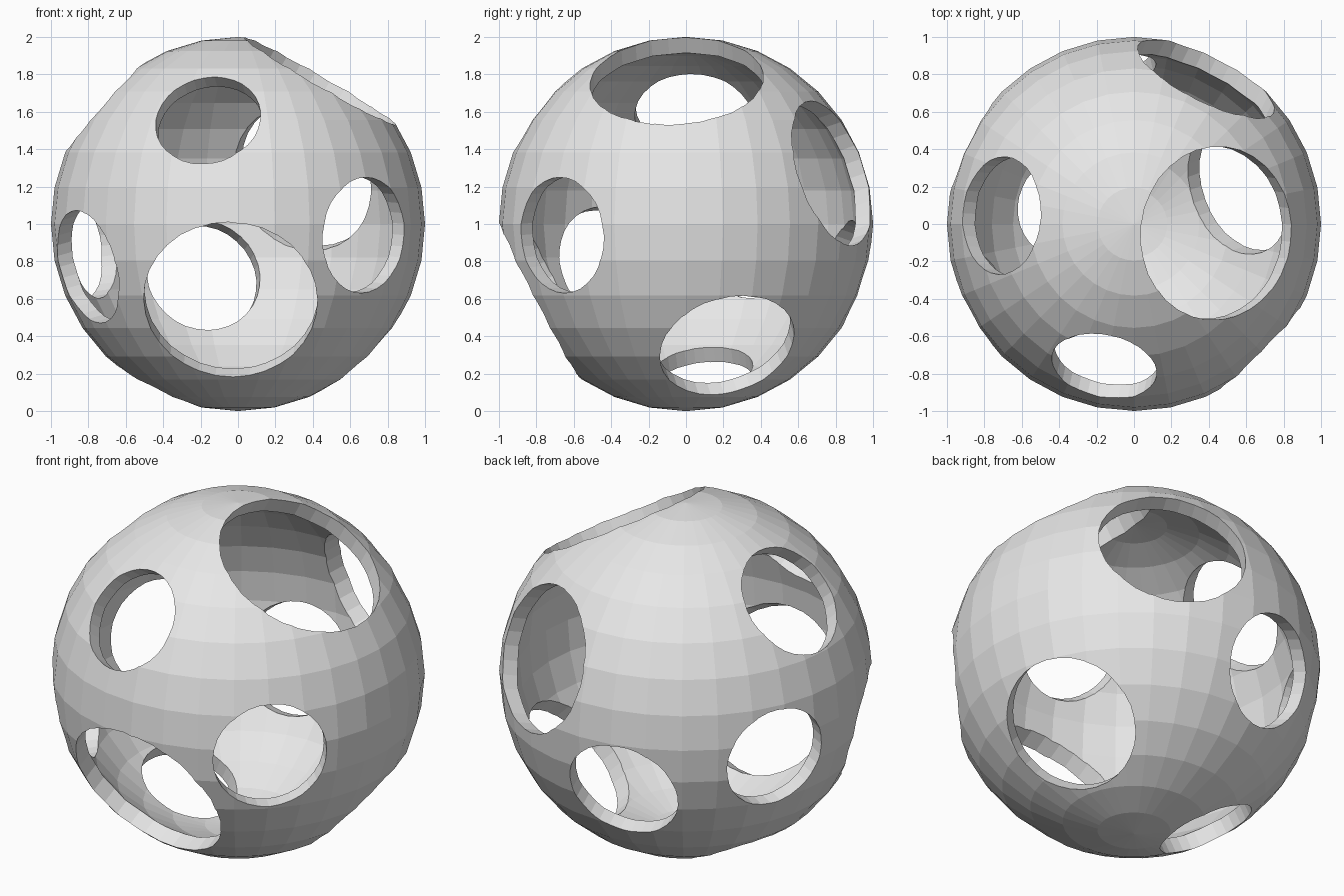
import bpy
from mathutils import Vector

default = bpy.data.objects.get("Cube")
if default:
    bpy.data.objects.remove(default, do_unlink=True)

# Single grey material
grey = bpy.data.materials.new("plain_grey")
grey.use_nodes = True
colour = (0.8, 0.8, 0.8, 1)
grey.diffuse_color = colour
grey.node_tree.nodes["Principled BSDF"].inputs["Base Color"].default_value = colour

CENTRE = Vector((0, 0, 1))
WALL = 0.085

# Hollow faceted shell
bpy.ops.mesh.primitive_uv_sphere_add(segments=32, ring_count=16, radius=1, location=CENTRE)
shell = bpy.context.object
shell.name = "perforated_shell"
shell.data.materials.append(grey)
solid = shell.modifiers.new("wall", 'SOLIDIFY')
solid.thickness = WALL
solid.offset = -1

# Round holes: direction from the centre and radius
HOLES = [
    ((0.44, -0.05, 0.766), 0.465),
    ((-0.04, -0.785, -0.405), 0.465),
    ((-0.16, -0.76, 0.555), 0.285),
    ((0.675, -0.665, -0.06), 0.31),
    ((0.39, 0.786, 0.275), 0.405),
    ((-0.205, 0.875, -0.303), 0.31),
    ((-0.856, 0.397, -0.118), 0.292),
    ((-0.71, 0.045, 0.628), 0.315),
    ((0.626, 0.22, -0.65), 0.37),
    ((-0.805, -0.45, -0.23), 0.31),
    ((-0.42, 0.10, -0.86), 0.268),
]


def add_cutter(direction, radius):
    axis = Vector(direction).normalized()
    bpy.ops.mesh.primitive_cylinder_add(
        vertices=32, radius=radius, depth=0.7, location=CENTRE + axis * 0.9,
        rotation=axis.to_track_quat('Z', 'Y').to_euler())
    cutter = bpy.context.object
    cutter.name = "hole_cutter"
    cutter.hide_render = True
    cutter.data.materials.append(grey)
    return cutter


cutters = []
for direction, radius in HOLES:
    cutter = add_cutter(direction, radius)
    cutters.append(cutter)
    cut = shell.modifiers.new("hole", 'BOOLEAN')
    cut.operation = 'DIFFERENCE'
    cut.solver = 'EXACT'
    cut.object = cutter

# Apply the wall and holes, then drop the cutters
bpy.ops.object.select_all(action='DESELECT')
shell.select_set(True)
bpy.context.view_layer.objects.active = shell
for name in [m.name for m in shell.modifiers]:
    bpy.ops.object.modifier_apply(modifier=name)
for cutter in cutters:
    bpy.data.objects.remove(cutter, do_unlink=True)
bpy.ops.object.shade_flat()
